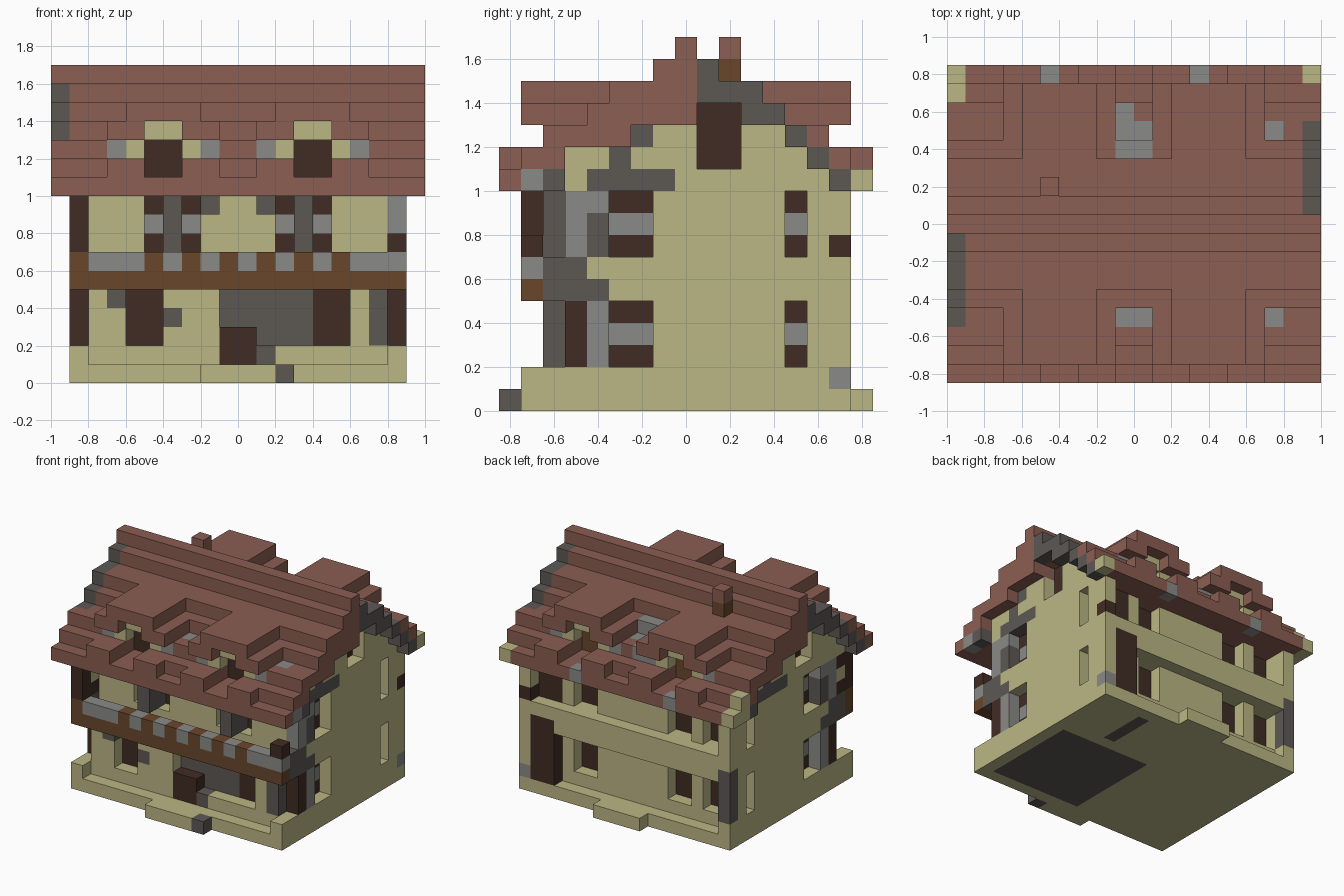
import bpy
from mathutils import Vector

if "Cube" in bpy.data.objects:
    bpy.data.objects.remove(bpy.data.objects["Cube"])


def make_material(name, rgb):
    linear = [((c / 255 + 0.055) / 1.055) ** 2.4 for c in rgb] + [1.0]
    material = bpy.data.materials.new(name)
    material.use_nodes = True
    material.diffuse_color = linear
    material.node_tree.nodes["Principled BSDF"].inputs["Base Color"].default_value = linear
    return material


CREAM, RED, DARK, STONE, GREY, WOOD = range(6)
materials = [
    make_material("cream plaster", (187, 182, 133)),
    make_material("red roof tile", (139, 94, 82)),
    make_material("dark timber", (65, 44, 36)),
    make_material("dark stone", (92, 88, 84)),
    make_material("light grey stone", (138, 138, 136)),
    make_material("brown wood", (106, 70, 43)),
]

# Block grid: x and z in tenths, y counted from the front eave
SIZE = 0.1
DEPTH = 17
cells = {}


def fill(part, color, xs, ys, zs):
    for x in range(*xs):
        for y in range(*ys):
            for z in range(*zs):
                cells[x, y, z] = (part, color)


def carve(xs, ys, zs):
    for x in range(*xs):
        for y in range(*ys):
            for z in range(*zs):
                cells.pop((x, y, z), None)


def flip(r, total=0):
    return (total - r[1], total - r[0])


def fill_sides(part, color, xs, ys, zs):
    fill(part, color, xs, ys, zs)
    fill(part, color, flip(xs), ys, zs)


def carve_sides(xs, ys, zs):
    carve(xs, ys, zs)
    carve(flip(xs), ys, zs)


def paint(color, xs, ys, zs):
    for key in [k for k in cells if xs[0] <= k[0] < xs[1]
                and ys[0] <= k[1] < ys[1] and zs[0] <= k[2] < zs[1]]:
        cells[key] = (cells[key][0], color)


# Foundation with raised floor and doorsteps
fill("foundation", CREAM, (-9, 9), (1, 16), (0, 1))
fill("foundation", CREAM, (-9, 9), (2, 15), (1, 2))
fill_sides("foundation", CREAM, (8, 9), (1, 16), (1, 2))
fill("front_step", CREAM, (-2, 3), (0, 1), (0, 1))
fill("back_step", CREAM, (-2, 2), (16, 17), (0, 1))
paint(STONE, (2, 3), (0, 1), (0, 1))
paint(STONE, (1, 2), (2, 3), (1, 2))
paint(GREY, (8, 9), (15, 16), (1, 2))

# Main walls and corner piers
fill("walls", CREAM, (-9, 9), (4, 15), (2, 10))
fill("walls", CREAM, (-8, 8), (3, 4), (2, 10))
fill("walls", CREAM, (-8, 1), (2, 3), (2, 5))
fill("walls", CREAM, (4, 8), (2, 3), (2, 5))
fill_sides("walls", CREAM, (8, 9), (15, 16), (2, 10))
fill("back_band", CREAM, (-9, 9), (15, 16), (5, 7))
paint(STONE, (-7, -6), (2, 3), (4, 5))
paint(STONE, (-4, -3), (2, 3), (3, 4))
paint(STONE, (7, 8), (2, 3), (2, 5))
paint(STONE, (1, 4), (3, 4), (2, 5))
paint(STONE, (-9, -8), (15, 16), (2, 6))
paint(DARK, (8, 9), (15, 16), (7, 8))

# Front door and ground windows
carve((-1, 1), (2, 3), (1, 5))
fill("walls", STONE, (-1, 1), (3, 4), (3, 5))
fill("front_door", DARK, (-1, 1), (2, 3), (1, 3))
for left in (-6, 4):
    carve((left, left + 2), (2, 3), (2, 5))
    fill("ground_windows", DARK, (left, left + 2), (3, 4), (2, 5))
fill_sides("corner_posts", DARK, (8, 9), (3, 4), (2, 5))

# Upper front windows with stone pillars
for left in (-5, 2):
    carve((left, left + 3), (3, 4), (7, 10))
    fill("upper_windows", DARK, (left, left + 3), (4, 5), (7, 10))
    fill("upper_windows", GREY, (left, left + 3), (4, 5), (8, 9))
fill_sides("pillars", STONE, (3, 4), (2, 4), (7, 10))
fill_sides("brackets", STONE, (1, 2), (2, 3), (9, 10))

# Side windows
for ys in ((5, 7), (13, 14)):
    for low in (2, 7):
        carve_sides((8, 9), ys, (low, low + 3))
        fill_sides("side_windows", DARK, (7, 8), ys, (low, low + 3))
        fill_sides("side_windows", GREY, (7, 8), ys, (low + 1, low + 2))
for xs in ((8, 9), (-9, -8)):
    paint(GREY, xs, (4, 5), (2, 5))
    paint(STONE, xs, (4, 5), (7, 9))
    paint(GREY, xs, (4, 5), (9, 10))

# Back doors and windows
carve((3, 5), (14, 15), (2, 5))
fill("back_windows", DARK, (3, 5), (13, 14), (2, 5))
carve((3, 5), (14, 15), (7, 10))
fill("back_windows", DARK, (3, 5), (13, 14), (7, 10))
for xs in ((-5, -3), (-8, -6)):
    for low in (2, 7):
        carve(xs, (14, 15), (low, low + 3))
        fill("back_windows", DARK, xs, (13, 14), (low, low + 3))
fill("back_door", DARK, (6, 8), (15, 16), (1, 6))
fill("back_door", DARK, (6, 8), (14, 15), (7, 10))

# Balcony with striped rail and posts
fill("balcony", STONE, (-9, 9), (2, 5), (5, 6))
fill_sides("balcony", STONE, (8, 9), (2, 4), (6, 7))
fill("balcony_rail", WOOD, (-9, 9), (1, 2), (5, 7))
for xs in ((-8, -5), (-4, -3), (-2, -1), (0, 1), (2, 3), (4, 5), (6, 9)):
    paint(GREY, xs, (1, 2), (6, 7))
fill("balcony_post", DARK, (-9, -8), (1, 3), (7, 10))
paint(CREAM, (-9, -8), (2, 3), (8, 9))
fill("balcony_post", DARK, (8, 9), (1, 2), (7, 8))
fill_sides("balcony_pillars", GREY, (8, 9), (3, 4), (7, 10))

# Stepped roof
for level, inset in enumerate((0, 1, 2, 4, 5, 7, 8)):
    fill("roof", RED, (-10, 10), (inset, DEPTH - inset), (10 + level, 11 + level))

# Gable ends under the overhang, turned half round on the other side
for side in (False, True):
    def turned(xs, ys):
        return (flip(xs), flip(ys, DEPTH)) if side else (xs, ys)

    for level, span in enumerate(((3, 15), (3, 14), (6, 13))):
        xs, ys = turned((9, 10), span)
        carve(xs, ys, (10 + level, 11 + level))
        xs, ys = turned((8, 9), span)
        fill("gables", CREAM, xs, ys, (10 + level, 11 + level))
    for ys, low, high in (((4, 8), 10, 11), ((5, 6), 11, 12), ((6, 7), 12, 13)):
        paint(STONE, *turned((8, 9), ys), (low, high))
    xs, ys = turned((9, 10), (9, 14))
    paint(STONE, xs, ys, (12, 16))
    paint(STONE, *turned((9, 10), (14, 16)), (10, 11))
    paint(STONE, *turned((9, 10), (14, 15)), (11, 12))
    paint(STONE, *turned((9, 10), (2, 3)), (10, 11))
    xs, ys = turned((8, 10), (9, 11))
    carve(xs, ys, (11, 14))
    fill("gable_windows", DARK, *turned((7, 8), (9, 11)), (11, 14))

# Worn patches on the roof
for xs, ys in (((-2, 1), (12, 13)), ((-1, 1), (13, 14)), ((-1, 0), (14, 15)),
               ((7, 8), (13, 14)), ((-2, -1), (4, 5)), ((-1, 1), (3, 4)), ((7, 8), (3, 4))):
    paint(GREY, xs, ys, (12, 14))
for left in (-5, 3):
    paint(GREY, (left, left + 1), (16, 17), (10, 11))
paint(CREAM, (-10, -9), (15, 17), (10, 12))
paint(CREAM, (9, 10), (16, 17), (10, 11))
paint(GREY, (9, 10), (1, 2), (10, 11))

# Dormers, two on each slope
for back in (False, True):
    def row(a, b):
        return flip((a, b), DEPTH) if back else (a, b)

    glass = WOOD if back else DARK
    for mid in (-4, 4):
        core, face, wide = ((mid - r, mid + r) for r in (1, 2, 3))
        fill("dormers", RED, wide, row(1, 5), (13, 14))
        fill("dormers", RED, face, row(1, 5), (14, 15))
        fill("dormers", RED, wide, row(2, 4), (12, 13))
        fill("dormers", GREY, wide, row(2, 3), (12, 13))
        fill("dormers", CREAM, face, row(2, 3), (12, 13))
        fill("dormers", RED, wide, row(0, 1), (11, 12))
        carve(core, row(0, 3), (11, 14))
        fill("dormers", CREAM, core, row(2, 3), (13, 14))
        fill("dormer_windows", glass, core, row(3, 4), (11, 13))
        carve((mid - 2, mid + 2), row(1, 2), (13, 14))
        for x in (mid - 2, mid + 1):
            fill("dormers", RED, (x, x + 1), row(1, 2), (13, 14))

# Chimney
fill("chimney", WOOD, (-5, -4), (10, 11), (15, 16))
fill("chimney", RED, (-5, -4), (10, 11), (16, 17))


# Turn the blocks of each part into one mesh of visible faces
def build(part):
    verts, faces, colors = {}, [], []
    for key, (owner, color) in cells.items():
        if owner != part:
            continue
        for axis in range(3):
            for step in (0, 1):
                beside = list(key)
                beside[axis] += 2 * step - 1
                if tuple(beside) in cells:
                    continue
                u, v = (axis + 1) % 3, (axis + 2) % 3
                loop = []
                for du, dv in ((0, 0), (1, 0), (1, 1), (0, 1)):
                    corner = list(key)
                    corner[axis] += step
                    corner[u] += du
                    corner[v] += dv
                    loop.append(verts.setdefault(tuple(corner), len(verts)))
                faces.append(loop if step else loop[::-1])
                colors.append(color)
    mesh = bpy.data.meshes.new(part)
    shift = Vector((0, DEPTH / 2, 0))
    mesh.from_pydata([(Vector(v) - shift) * SIZE for v in verts], [], faces)
    for material in materials:
        mesh.materials.append(material)
    mesh.polygons.foreach_set("material_index", colors)
    mesh.update()
    bpy.context.collection.objects.link(bpy.data.objects.new(part, mesh))


# Dark slabs under the floor
paint(STONE, (0, 8), (2, 10), (0, 1))
paint(STONE, (4, 5), (11, 15), (0, 1))

for part in sorted({owner for owner, color in cells.values()}):
    build(part)
